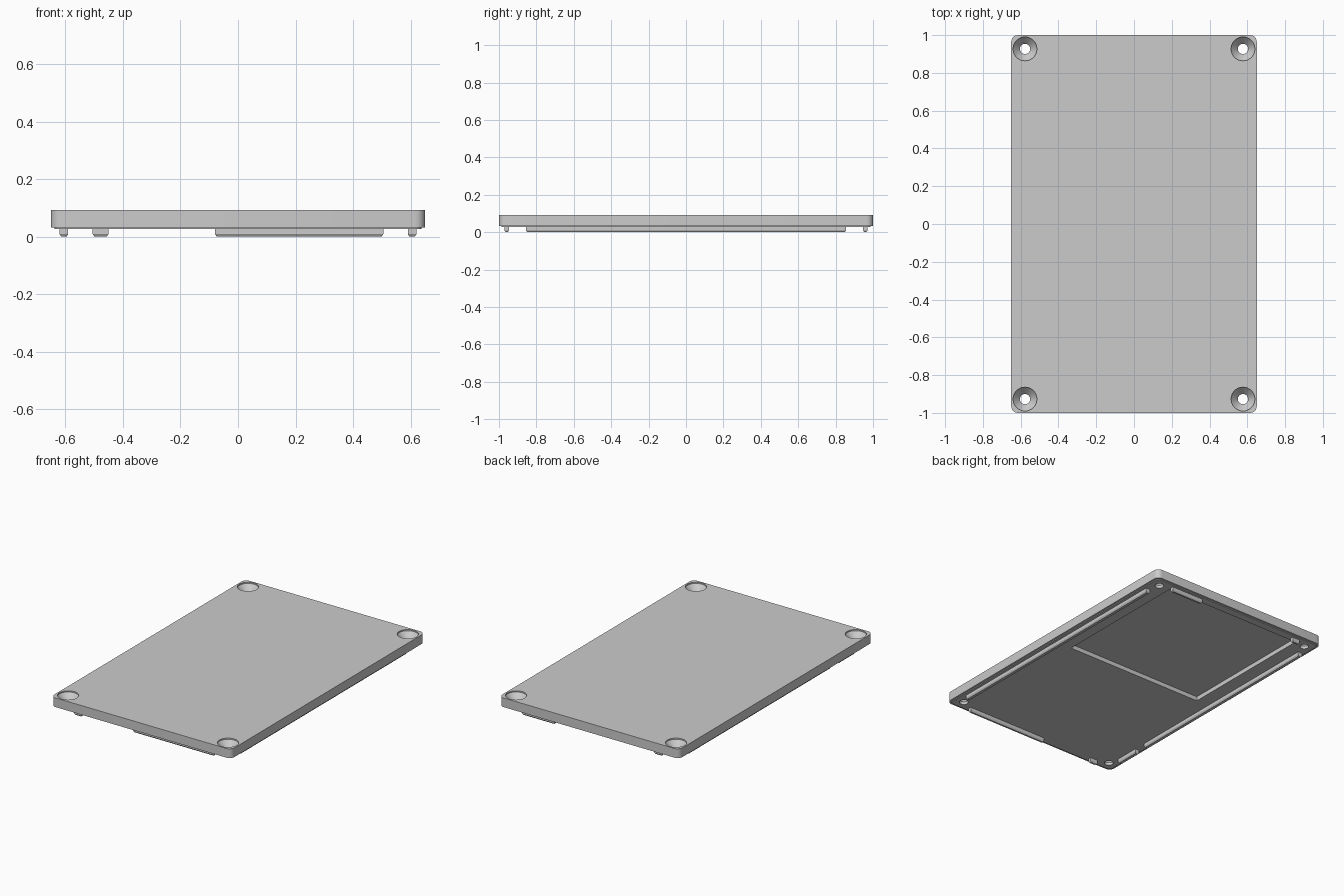
import bpy, bmesh
from mathutils import Matrix, Vector

cube = bpy.data.objects.get("Cube")
if cube:
    bpy.data.objects.remove(cube)

grey = bpy.data.materials.new("plain grey")
grey.use_nodes = True
colour = (0.6, 0.6, 0.6, 1)
grey.diffuse_color = colour
grey.node_tree.nodes["Principled BSDF"].inputs["Base Color"].default_value = colour


def add_object(name, bm):
    bmesh.ops.recalc_face_normals(bm, faces=bm.faces)
    mesh = bpy.data.meshes.new(name)
    bm.to_mesh(mesh)
    bm.free()
    mesh.materials.append(grey)
    obj = bpy.data.objects.new(name, mesh)
    bpy.context.collection.objects.link(obj)
    return obj


def block(bm, x0, x1, y0, y1, z0, z1):
    size = Vector((x1 - x0, y1 - y0, z1 - z0))
    mid = Vector((x0 + x1, y0 + y1, z0 + z1)) / 2
    matrix = Matrix.Translation(mid) @ Matrix.Diagonal(size).to_4x4()
    return bmesh.ops.create_cube(bm, size=1, matrix=matrix)["verts"]


def rounded_slab(name, hx, hy, z0, z1, radius):
    bm = bmesh.new()
    block(bm, -hx, hx, -hy, hy, z0, z1)
    upright = [e for e in bm.edges if abs(e.verts[0].co.z - e.verts[1].co.z) > 0.001]
    bmesh.ops.bevel(bm, geom=upright, offset=radius, segments=6, profile=0.5, affect='EDGES')
    return add_object(name, bm)


def cut(target, cutter):
    mod = target.modifiers.new(cutter.name, 'BOOLEAN')
    mod.operation = 'DIFFERENCE'
    mod.solver = 'EXACT'
    mod.object = cutter
    cutter.hide_render = True
    cutter.hide_set(True)


# Cover plate with a slightly inset underside step
cover = rounded_slab("cover_plate", 0.65, 1.0, 0.032, 0.092, 0.035)
step = rounded_slab("underside_step", 0.637, 0.987, 0.027, 0.034, 0.025)
join = cover.modifiers.new("join step", 'BOOLEAN')
join.operation = 'UNION'
join.solver = 'EXACT'
join.object = step
step.hide_render = True
step.hide_set(True)

# Shallow pocket under the back half
bm = bmesh.new()
block(bm, -0.5, 0.5, 0.0, 0.935, 0.0, 0.055)
cut(cover, add_object("pocket_cutter", bm))

# Countersunk screw holes in the corners
for sx in (-1, 1):
    for sy in (-1, 1):
        bm = bmesh.new()
        rings = []
        for radius, z in ((0.027, 0), (0.027, 0.045), (0.063, 0.084), (0.063, 0.12)):
            place = Matrix.Translation((sx * 0.577, sy * 0.927, z))
            rings.append(bmesh.ops.create_circle(bm, segments=32, radius=radius, matrix=place)["verts"])
        for low, high in zip(rings, rings[1:]):
            for i in range(len(low)):
                j = (i + 1) % len(low)
                bm.faces.new((low[i], low[j], high[j], high[i]))
        bm.faces.new(rings[0])
        bm.faces.new(rings[-1])
        cut(cover, add_object("screw_hole_cutter", bm))

# Bake the cuts into the plate and remove the cutters
bpy.context.view_layer.update()
graph = bpy.context.evaluated_depsgraph_get()
baked = bpy.data.meshes.new_from_object(cover.evaluated_get(graph))
helpers = [m.object for m in cover.modifiers]
cover.modifiers.clear()
cover.data = baked
for helper in helpers:
    bpy.data.objects.remove(helper)


# Locating rails with chamfered lower edges
def rail(name, x0, x1, y0, y1):
    bm = bmesh.new()
    block(bm, x0, x1, y0, y1, 0.003, 0.03)
    lower = [e for e in bm.edges if all(v.co.z < 0.01 for v in e.verts)]
    bmesh.ops.bevel(bm, geom=lower, offset=0.006, segments=1, affect='EDGES')
    for v in bm.verts:
        if v.co.z < 0.004:
            v.co.z = 0
    return add_object(name, bm)


rail("left_rail", 0.59, 0.62, -0.855, 0.855)
rail("right_rail_long", -0.62, -0.59, -0.61, 0.855)
rail("right_rail_short", -0.62, -0.59, -0.855, -0.69)
rail("front_rail", -0.08, 0.505, -0.97, -0.947)
rail("front_tab", -0.505, -0.45, -0.97, -0.947)
rail("back_rail", 0.27, 0.505, 0.947, 0.97)
rail("back_tab", -0.505, -0.45, 0.947, 0.97)

# Keep edges sharp while smoothing the rounded corners and holes
bpy.ops.object.select_all(action='DESELECT')
cover.select_set(True)
bpy.context.view_layer.objects.active = cover
bpy.ops.object.shade_smooth_by_angle(angle=0.5)
